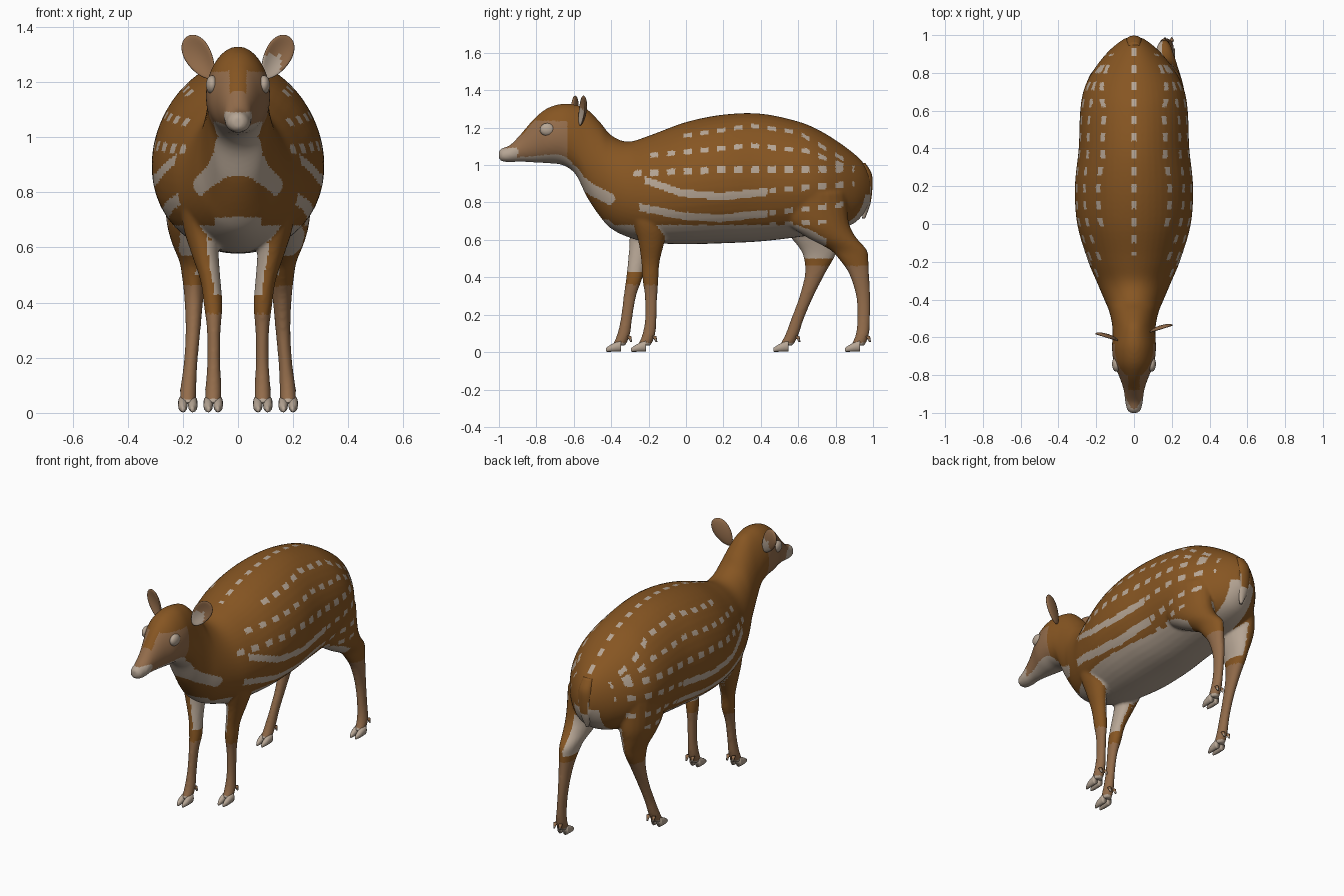
import bpy, bmesh, math
from mathutils import Matrix, Vector

cube = bpy.data.objects.get("Cube")
if cube:
    bpy.data.objects.remove(cube)


def material(name, rgb):
    m = bpy.data.materials.new(name)
    m.use_nodes = True
    m.diffuse_color = (*rgb, 1)
    m.node_tree.nodes["Principled BSDF"].inputs["Base Color"].default_value = (*rgb, 1)
    return m


BROWN, TAN, PALE, DARK = range(4)
COAT = [material("brown coat", (.24, .092, .016)), material("tan coat", (.29, .15, .07)),
        material("pale markings", (.47, .38, .30)), material("dark nostril", (.08, .045, .03))]


def resample(rings, steps):
    """Smooth curve through ring tuples."""
    out, last = [], len(rings) - 1
    for i in range(last):
        p = [Vector(rings[min(max(i + k, 0), last)]) for k in (-1, 0, 1, 2)]
        for j in range(steps):
            t = j / steps
            out.append(p[1] + .5 * t * (p[2] - p[0] + t * (2 * p[0] - 5 * p[1] + 4 * p[2] - p[3]
                       + t * (3 * (p[1] - p[2]) + p[3] - p[0]))))
    return out + [Vector(rings[-1])]


def loft(bm, rings, along_y=False, sides=24, steps=5, egg=0):
    """Closed tube through rings (x, y, z, half width, half depth or height)."""
    loops = []
    for x, y, z, a, b in resample(rings, steps):
        loop = []
        for k in range(sides):
            c, s = math.cos(math.tau * k / sides), math.sin(math.tau * k / sides)
            u, v = x + a * c * (1 - egg * s), b * s
            loop.append(bm.verts.new((u, y, z + v) if along_y else (u, y + v, z)))
        loops.append(loop)
    for p, q in zip(loops, loops[1:]):
        for k in range(sides):
            n = (k + 1) % sides
            bm.faces.new((p[k], p[n], q[n], q[k]))
    bm.faces.new(loops[0])
    bm.faces.new(loops[-1])


def finish(name, bm, rule=None, remesh=False):
    """Turn a bmesh into a smooth object whose faces are coloured by a rule."""
    bmesh.ops.recalc_face_normals(bm, faces=bm.faces)
    mesh = bpy.data.meshes.new(name)
    bm.to_mesh(mesh)
    bm.free()
    ob = bpy.data.objects.new(name, mesh)
    bpy.context.collection.objects.link(ob)
    if remesh:
        mod = ob.modifiers.new("fuse", "REMESH")
        mod.mode, mod.voxel_size = "VOXEL", .009
        mod = ob.modifiers.new("soften", "SMOOTH")
        mod.factor, mod.iterations = .5, 6
        graph = bpy.context.evaluated_depsgraph_get()
        mesh = bpy.data.meshes.new_from_object(ob.evaluated_get(graph))
        ob.modifiers.clear()
        ob.data = mesh
    mesh.materials.clear()
    for m in COAT:
        mesh.materials.append(m)
    for f in mesh.polygons:
        f.use_smooth = True
        f.material_index = rule(f.center, f.normal) if callable(rule) else rule
    return ob


def height(row, y):
    """Height of a marking line at y, or None beyond its ends."""
    for (ya, za), (yb, zb) in zip(row, row[1:]):
        if ya <= y <= yb:
            return za + (zb - za) * (y - ya) / (yb - ya)


# Markings on the flanks: dotted rows and solid stripes
DOTS = [(.011, [(-.05, 1.15), (.35, 1.21), (.6, 1.175), (.86, 1.02)]),
        (.013, [(-.22, 1.05), (.35, 1.105), (.65, 1.075), (.88, .98)]),
        (.017, [(-.28, .955), (.2, .975), (.9, .98)]),
        (.015, [(.45, .865), (.9, .9)]),
        (.014, [(.45, .745), (.85, .79)]),
        (.012, [(.45, .68), (.78, .7)])]
STRIPES = [[(-.22, .92), (-.03, .852), (.18, .832), (.44, .858)],
           [(-.25, .775), (-.03, .73), (.18, .715), (.44, .742)]]
THROAT = [(-.66, 1.0), (-.6, .965), (-.567, .915), (-.5, .865), (-.41, .82)]


def near_throat(y, z):
    p = Vector((y, z, 0))
    for a, b in zip(THROAT, THROAT[1:]):
        a, d = Vector((*a, 0)), Vector((b[0] - a[0], b[1] - a[1], 0))
        t = min(max((p - a).dot(d) / d.dot(d), 0), 1)
        if (p - a - t * d).length < .03:
            return True
    return False


def coat(c, n):
    x, y, z = c
    inward = n.x * (1 if x > 0 else -1) < -.25
    # head
    if y < -.61 and z > .97:
        if (y < -.9 and z < 1.09) or n.z < -.55:
            return PALE
        crown = z > 1.235 and y > -.8
        blaze = abs(x) < .03 and n.z > .4 and y > -.88
        return BROWN if crown or blaze or y > -.635 else TAN
    if y < -.38 and near_throat(y, z):
        return PALE
    # legs
    if z < .57:
        front = y < .2
        if z < .05:
            return PALE
        if inward and z > (.43 if front else .5):
            return PALE
        return BROWN if z > (.36 if front else .46) else TAN
    # underside, chest and rump
    if (n.z < -.5 and z < .68 and y < .75) or (inward and z < .72):
        return PALE
    if y < -.25 and abs(x) < .085 and z < .71:
        return PALE
    if y > .75 and abs(x) < .085 and z < .84 and n.z < .3:
        return PALE
    # spine dots, flank dots and stripes
    dot = (y + 1) % .09 < .042
    if abs(x) < .013 and n.z > .2 and -.17 < y < .96 and dot:
        return PALE
    for half, row in DOTS:
        h = height(row, y)
        if dot and h and abs(z - h) < half:
            return PALE
    for row in STRIPES:
        h = height(row, y)
        if h and abs(z - h) < .02:
            return PALE
    return BROWN


# Head, neck and torso: y, top, bottom, half width
TORSO = [(-1, 1.075, 1.035, .018), (-.985, 1.09, 1.02, .036), (-.94, 1.108, 1.016, .047),
         (-.88, 1.17, 1.018, .054), (-.81, 1.25, 1.014, .077), (-.74, 1.305, 1.01, .106),
         (-.66, 1.328, 1.0, .116), (-.59, 1.322, .95, .113), (-.53, 1.3, .83, .116),
         (-.46, 1.23, .725, .132), (-.4, 1.16, .66, .157), (-.31, 1.125, .615, .195),
         (-.19, 1.16, .585, .245), (0, 1.23, .577, .3), (.2, 1.27, .582, .312),
         (.4, 1.275, .592, .292), (.6, 1.233, .615, .284), (.72, 1.182, .635, .262),
         (.82, 1.12, .655, .21), (.9, 1.06, .69, .148), (.95, 1.01, .74, .095),
         (.985, .95, .8, .045)]
body = bmesh.new()
loft(body, [(0, y, (t + b) / 2, w, (t - b) / 2) for y, t, b, w in TORSO],
     along_y=True, sides=48, egg=.08)

# Leg shapes: z, x, half width, half depth
FRONT = [(.8, .14, .07, .13), (.68, .135, .065, .095), (.58, .12, .05, .068),
         (.48, .1, .037, .049), (.39, .09, .034, .043), (.3, .088, .025, .034),
         (.18, .088, .024, .031), (.09, .089, .029, .035), (.035, .09, .028, .036)]
HIND = [(.85, .15, .12, .2), (.7, .165, .095, .17), (.62, .165, .076, .135), (.55, .16, .053, .1),
        (.5, .16, .044, .08), (.42, .16, .035, .054), (.3, .163, .027, .038),
        (.18, .172, .025, .034), (.09, .18, .029, .036), (.035, .182, .029, .037)]
# Side, shape and the y of each ring, giving the walking pose
LEGS = [("front_left", 1, FRONT, (-.19, -.185, -.185, -.19, -.19, -.187, -.188, -.2, -.225)),
        ("front_right", -1, FRONT, (-.2, -.21, -.235, -.262, -.278, -.3, -.318, -.335, -.36)),
        ("hind_left", 1, HIND, (.66, .7, .77, .865, .895, .925, .947, .95, .942, .918)),
        ("hind_right", -1, HIND, (.64, .67, .69, .71, .71, .69, .645, .597, .565, .535))]
for name, side, shape, ys in LEGS:
    loft(body, [(side * x, y, z, a, b) for (z, x, a, b), y in zip(shape, ys)])
    # cloven hooves and dewclaws
    hoof = bmesh.new()
    fx, fy = side * shape[-1][1], ys[-1] - .018
    for dx in (-.018, .018):
        loft(hoof, [(fx + dx * .9, fy - .05, .012, .006, .01), (fx + dx, fy - .02, .022, .016, .02),
                    (fx + dx, fy + .03, .034, .018, .031)], along_y=True, sides=12)
        loft(hoof, [(fx + dx, ys[-2] + .042, .055, .005, .005),
                    (fx + dx, ys[-2] + .03, .085, .011, .012)], sides=8, steps=2)
    finish(name + "_hoof", hoof, lambda c, n: PALE if c.z < .065 else TAN)
finish("body", body, coat, remesh=True)

# Tail
tail = bmesh.new()
loft(tail, [(0, .94, 1.01, .03, .02), (0, .968, .95, .04, .026), (0, .972, .87, .042, .024),
            (0, .965, .79, .032, .02), (0, .95, .715, .008, .008)], sides=16)
finish("tail", tail, lambda c, n: PALE if c.z < .8 or (n.y < -.2 and c.z < .93)
       or (abs(c.x) > .028 and c.z < .88) else BROWN)


def ball(bm, centre, size):
    m = Matrix.Translation(centre) @ Matrix.Diagonal((*size, 1))
    bmesh.ops.create_uvsphere(bm, u_segments=24, v_segments=16, radius=1, matrix=m)


for side, word, ear_y in ((1, "left", -.555), (-1, "right", -.6)):
    # cupped ear, dished on its front
    ear = bmesh.new()
    ball(ear, (0, 0, 0), (1, 1, 1))
    place = (Matrix.Diagonal((side, 1, 1, 1)) @ Matrix.Translation((.141, 0, 1.29))
             @ Matrix.Rotation(.3, 4, "Z") @ Matrix.Rotation(.55, 4, "Y"))
    place = Matrix.Translation((0, ear_y, 0)) @ place
    for v in ear.verts:
        x, y, z = v.co
        dish = .024 * (1 - x * x - z * z) if y < 0 else 0
        v.co = place @ Vector((.05 * x * (1 + .2 * z), .018 * y + dish, .088 * z))
    finish(word + "_ear", ear, lambda c, n: PALE if n.y < -.3 and c.z < 1.3
           and abs(c.x) < .155 else TAN)
    # eye
    eye = bmesh.new()
    ball(eye, (side * .094, -.742, 1.19), (.022, .04, .034))
    finish(word + "_eye", eye, PALE)
    # nostril
    nostril = bmesh.new()
    ball(nostril, (side * .02, -.984, 1.066), (.008, .008, .006))
    finish(word + "_nostril", nostril, DARK)
